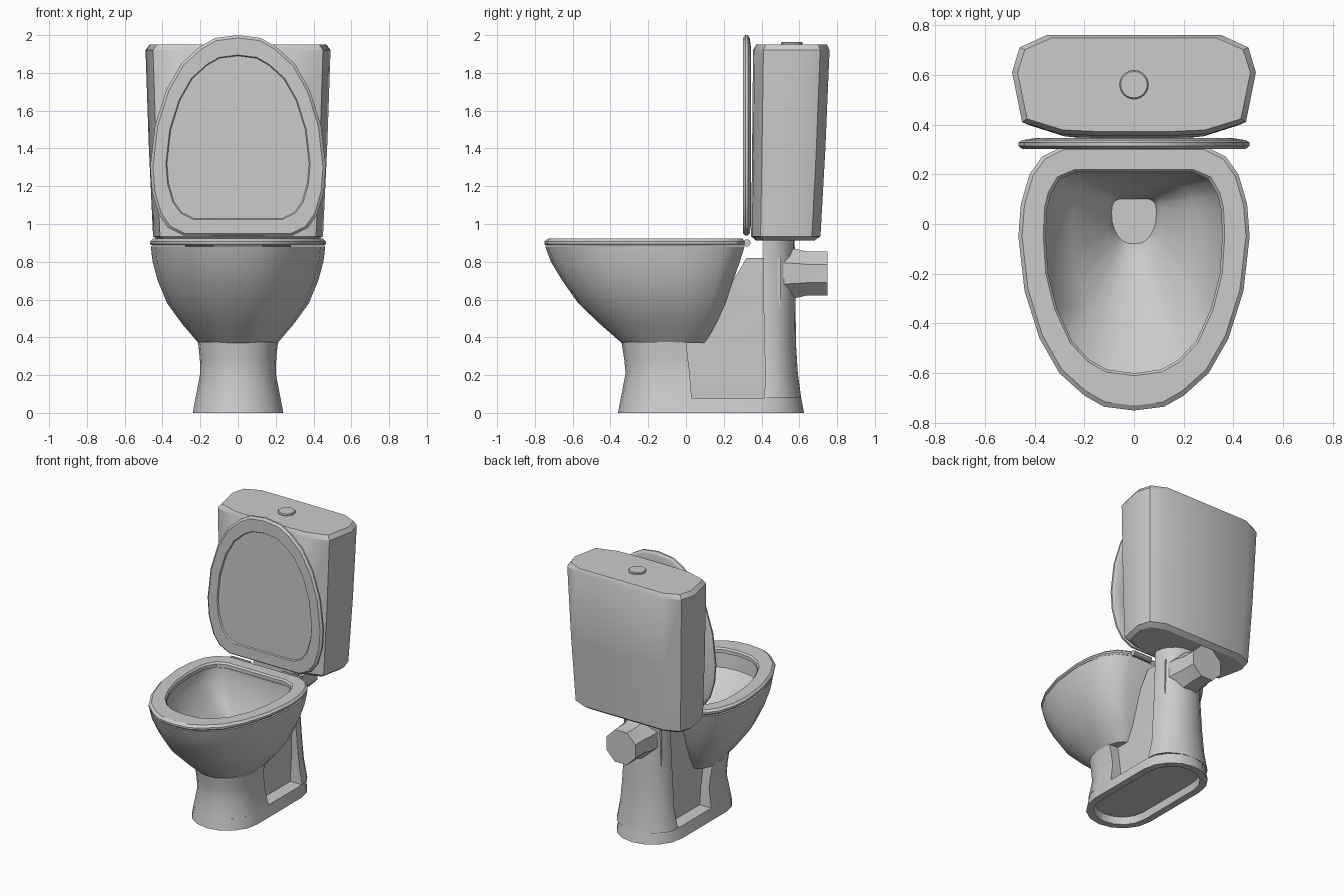
import bpy, bmesh, math

cube = bpy.data.objects.get("Cube")
if cube:
    bpy.data.objects.remove(cube, do_unlink=True)

ceramic = bpy.data.materials.new("light grey ceramic")
ceramic.use_nodes = True
GREY = (0.6, 0.6, 0.6, 1)
ceramic.diffuse_color = GREY
ceramic.node_tree.nodes["Principled BSDF"].inputs["Base Color"].default_value = GREY


def loft(name, rings, closed=False, angle=32):
    """Bridge equal-length rings; cap the ends unless the rings close in a loop."""
    bm = bmesh.new()
    rows = [[bm.verts.new(p) for p in ring] for ring in rings]
    n = len(rows[0])
    pairs = list(zip(rows, rows[1:]))
    if closed:
        pairs.append((rows[-1], rows[0]))
    for a, b in pairs:
        for i in range(n):
            j = (i + 1) % n
            bm.faces.new((a[i], a[j], b[j], b[i]))
    if not closed:
        bm.faces.new(rows[0])
        bm.faces.new(rows[-1])
    bmesh.ops.recalc_face_normals(bm, faces=bm.faces)
    mesh = bpy.data.meshes.new(name)
    bm.to_mesh(mesh)
    bm.free()
    mesh.materials.append(ceramic)
    ob = bpy.data.objects.new(name, mesh)
    bpy.context.collection.objects.link(ob)
    bpy.ops.object.select_all(action="DESELECT")
    ob.select_set(True)
    bpy.context.view_layer.objects.active = ob
    bpy.ops.object.shade_smooth_by_angle(angle=math.radians(angle))
    return ob


def mirrored(half):
    """Complete an outline from its +x half."""
    return half + [(-x, y) for x, y in reversed(half) if x > 0]


def fit(outline, w, y0, y1):
    """Stretch an outline to half width w and the range y0..y1."""
    xm = max(x for x, y in outline)
    lo, hi = min(y for x, y in outline), max(y for x, y in outline)
    return [(x * w / xm, y0 + (y - lo) * (y1 - y0) / (hi - lo)) for x, y in outline]


def at(outline, z):
    return [(x, y, z) for x, y in outline]


def stadium(w, y0, y1, n=8):
    """Rounded at both ends."""
    arc = [math.pi * i / n for i in range(n + 1)]
    return ([(w * math.cos(a), y1 - w + w * math.sin(a)) for a in arc] +
            [(-w * math.cos(a), y0 + w - w * math.sin(a)) for a in arc])


def d_shape(w, flat_y, tip_y, n=10):
    """Flat at flat_y, rounded towards tip_y."""
    s = 1 if tip_y > flat_y else -1
    r = min(w, abs(tip_y - flat_y) * 0.9)
    arc = [math.pi * i / n for i in range(n + 1)]
    return ([(w, flat_y)] +
            [(w * math.cos(a), tip_y - s * r + s * r * math.sin(a)) for a in arc] +
            [(-w, flat_y)])


def disc(n, r, centre, axis, turn=0.0):
    cx, cy, cz = centre
    out = []
    for i in range(n):
        a = math.tau * i / n + turn
        u, v = r * math.cos(a), r * math.sin(a)
        out.append({"x": (cx, cy + u, cz + v), "y": (cx + u, cy, cz + v),
                    "z": (cx + u, cy + v, cz)}[axis])
    return out


OUTER = mirrored([(0, -.75), (.12, -.735), (.2, -.69), (.3, -.6), (.38, -.46), (.44, -.27),
                  (.465, -.05), (.455, .08), (.42, .2), (.37, .27), (.29, .31)])
INNER = mirrored([(0, -.6), (.11, -.585), (.18, -.545), (.25, -.47), (.31, -.34), (.345, -.2),
                  (.355, -.05), (.35, .06), (.335, .12), (.3, .18), (.23, .21)])

# Bowl: outside from the foot up, over the rim, then inside down to the drain
outside = [(.37, .21, -.34, .1), (.47, .295, -.455, .16), (.58, .375, -.57, .21),
           (.7, .425, -.655, .25), (.8, .452, -.715, .285), (.88, .462, -.745, .31)]
inside = [(.88, .365, -.61, .215), (.78, .365, -.6, .21), (.63, .25, -.42, .165),
          (.49, .11, -.15, .115), (.41, .09, -.08, .1)]
loft("bowl", [at(fit(OUTER, w, a, b), z) for z, w, a, b in outside] +
     [at(fit(INNER, w, a, b), z) for z, w, a, b in inside], angle=40)

# Seat ring
loft("seat", [at(fit(OUTER, .455, -.74, .305), .885), at(OUTER, .895), at(OUTER, .908),
              at(fit(OUTER, .45, -.73, .3), .922), at(fit(INNER, .365, -.61, .22), .922),
              at(INNER, .91), at(INNER, .885)], closed=True, angle=25)

# Raised lid with a shallow inner panel
lid = []
for w, a, b, y in [(.40, -.68, .25, .345), (.45, -.735, .3, .337), (.465, -.75, .31, .327),
                   (.465, -.75, .31, .314), (.45, -.735, .3, .302),
                   (.382, -.645, .225, .302), (.376, -.64, .22, .31)]:
    lid.append([(x, y, 1.25 - t) for x, t in fit(OUTER, w, a, b)])
loft("lid", lid, angle=25)

# Hinge pins
for side, label in ((1, "left"), (-1, "right")):
    loft(label + "_hinge", [disc(10, .02, (side * x, .322, .9), "x") for x in (.13, .28)])

# Foot plinth, hollow underneath
loft("foot", [at(stadium(.225, -.345, .61), .08), at(stadium(.24, -.36, .625), 0),
              at(stadium(.19, -.31, .575), 0), at(stadium(.18, -.3, .565), .05)])

# Front pedestal, narrow middle web and rear column leave a recess on each side
loft("pedestal", [at(d_shape(w, back, tip), z) for z, w, back, tip in
                  [(.08, .225, .03, -.345), (.21, .2, .02, -.32), (.29, .203, .01, -.328),
                   (.375, .212, 0, -.342)]])
loft("trap_web", [[(w, a, z), (w, b, z), (-w, b, z), (-w, a, z)] for z, w, a, b in
                  [(.06, .13, -.2, .5), (.37, .14, -.15, .5), (.4, .14, .12, .5),
                   (.6, .155, .19, .5), (.82, .15, .32, .5)]])
loft("rear_column", [at(d_shape(w, front, tip), z) for z, w, front, tip in
                     [(.08, .225, .415, .61), (.21, .2, .42, .592), (.37, .187, .415, .582),
                      (.6, .17, .41, .58), (.93, .16, .41, .575)]])

# Outlet pipe with a flared root
loft("outlet_pipe", [disc(8, r, (0, y, .738), "y", math.pi / 8) for y, r in
                     [(.5, .145), (.585, .14), (.64, .126), (.75, .126)]], angle=25)

# Cistern
TANK = mirrored([(.15, .355), (.3, .362), (.45, .41), (.49, .61), (.46, .71), (.35, .76)])
loft("cistern", [at(fit(TANK, w, a, b), z) for z, w, a, b in
                 [(.912, .42, .37, .68), (.935, .45, .345, .712), (1.4, .472, .35, .738),
                  (1.92, .49, .355, .76), (1.95, .468, .372, .747)]], angle=32)

# Flush button
loft("flush_button", [disc(24, r, (0, .56, z), "z") for z, r in
                      [(1.94, .058), (1.957, .058), (1.963, .053)]])
